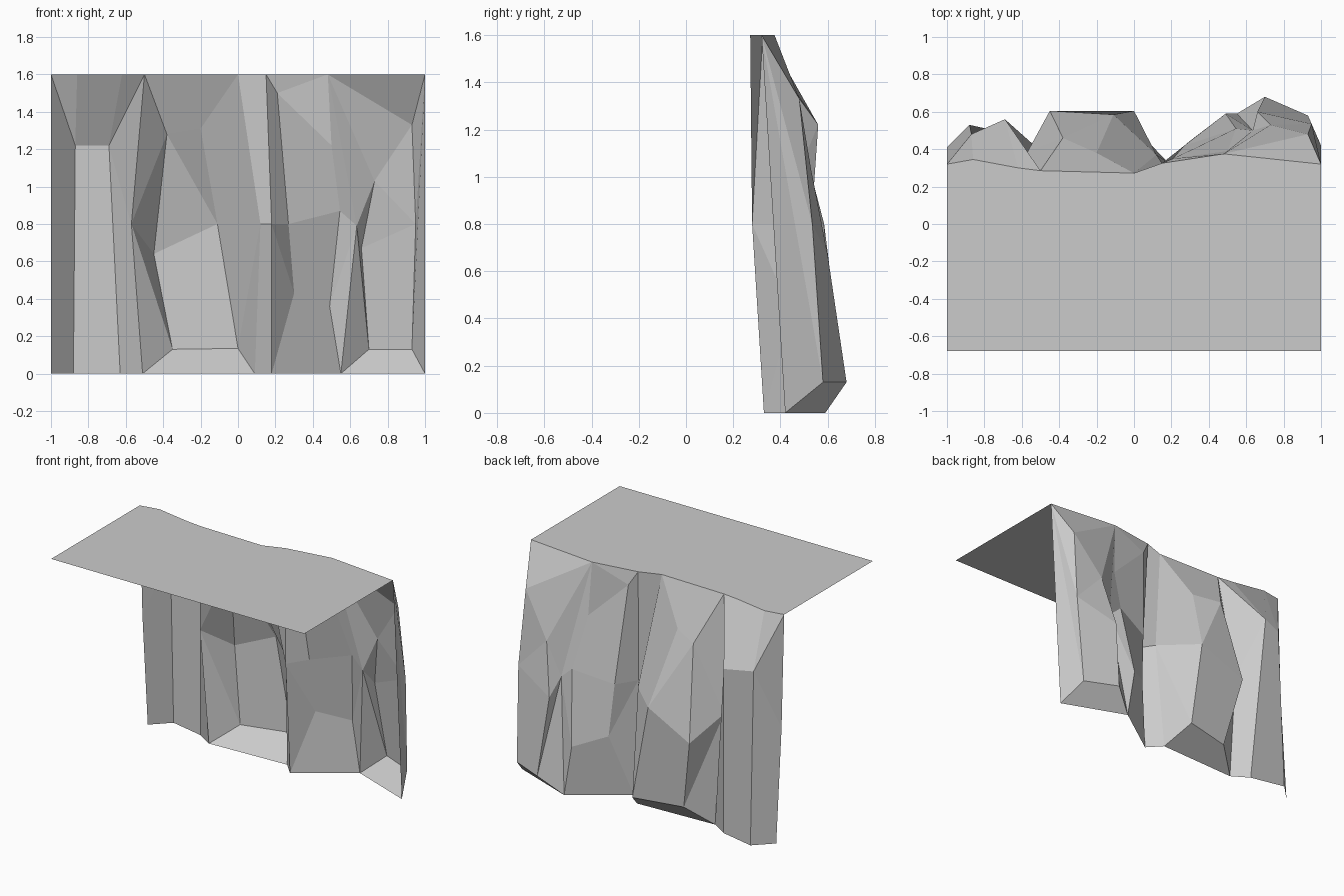
import bpy
import bmesh

if "Cube" in bpy.data.objects:
    bpy.data.objects.remove(bpy.data.objects["Cube"], do_unlink=True)

# One plain stone colour
stone = bpy.data.materials.new("stone_grey")
stone.use_nodes = True
stone.diffuse_color = (0.6, 0.6, 0.6, 1)
stone.node_tree.nodes["Principled BSDF"].inputs["Base Color"].default_value = stone.diffuse_color

HEIGHT = 1.6
PLATEAU_FRONT = -0.68
SAME_LEVEL = 0.11

# Points where several creases meet, on the rim and at the foot of the cliff
rim_gully, foot_gully = (-.5, .285, HEIGHT), (-.51, .4, 0)
rim_bulge, foot_bulge = (0, .272, HEIGHT), (.09, .425, 0)
rim_cleft, foot_cleft = (.15, .325, HEIGHT), (.18, .33, 0)
rim_spur, foot_spur = (.48, .375, HEIGHT), (.55, .59, 0)
rim_end, foot_end = (1, .32, HEIGHT), (1, .42, 0)

# Crease lines of the rock, each running from the rim down to the foot
right_edge = [(-1, .32, HEIGHT), (-1, .35, .8), (-1, .41, 0)]
pillar_outer = [(-.86, .345, HEIGHT), (-.87, .48, 1.22), (-.88, .53, 0)]
pillar_inner = [(-.62, .3, HEIGHT), (-.69, .56, 1.22), (-.63, .475, 0)]
gully = [rim_gully, (-.57, .385, .8), foot_gully]
bulge_outer = [rim_gully, (-.38, .46, 1.28), (-.45, .605, .64), (-.35, .525, .13), foot_gully]
bulge_inner = [rim_bulge, (-.2, .38, 1.31), (-.11, .585, .8), (0, .605, .135), foot_bulge]
bulge_side = [rim_bulge, (.12, .37, .8), foot_bulge]
cleft = [rim_cleft, (.18, .28, .8), foot_cleft]
slope = [rim_cleft, (.21, .35, 1.5), (.27, .42, .8), (.3, .445, .43), foot_cleft]
spur_outer = [rim_spur, (.5, .39, 1.22), (.545, .51, .87), (.49, .59, .36), foot_spur]
spur_groove = [rim_spur, (.635, .5, .79), foot_spur]
spur_inner = [rim_spur, (.73, .53, 1.03), (.66, .6, .67), (.7, .68, .13), foot_spur]
corner = [rim_end, (.93, .48, 1.33), (.95, .535, .8), (.93, .58, .13), foot_end]
left_edge = [rim_end, foot_end]

creases = [right_edge, pillar_outer, pillar_inner, gully, bulge_outer, bulge_inner,
           bulge_side, cleft, slope, spur_outer, spur_groove, spur_inner, corner, left_edge]


def add_face(bm, verts, points):
    """Add a face, dropping corners that coincide."""
    unique = list(dict.fromkeys(points))
    if len(unique) < 3:
        return
    bm.faces.new([verts.setdefault(p, None) or new_vert(bm, verts, p) for p in unique])


def new_vert(bm, verts, point):
    verts[point] = bm.verts.new(point)
    return verts[point]


def stitch(bm, verts, a, b):
    """Join two creases, stepping down whichever has the higher next point."""
    i = j = 0
    while i < len(a) - 1 or j < len(b) - 1:
        za = a[i + 1][2] if i < len(a) - 1 else -1
        zb = b[j + 1][2] if j < len(b) - 1 else -1
        together = abs(za - zb) < SAME_LEVEL
        ni = i + 1 if together or za > zb else i
        nj = j + 1 if together or zb > za else j
        add_face(bm, verts, [a[i], a[ni], b[nj], b[j]])
        i, j = ni, nj


def make_object(name, bm):
    mesh = bpy.data.meshes.new(name)
    bm.to_mesh(mesh)
    bm.free()
    mesh.materials.append(stone)
    obj = bpy.data.objects.new(name, mesh)
    bpy.context.scene.collection.objects.link(obj)
    return obj


# Cliff wall
bm = bmesh.new()
verts = {}
for a, b in zip(creases, creases[1:]):
    stitch(bm, verts, a, b)
for face in bm.faces:
    face.normal_update()
    if face.normal.y < 0:
        face.normal_flip()
make_object("cliff_wall", bm)

# Flat plateau, whose back edge follows the rim
bm = bmesh.new()
verts = {}
rim = [crease[0] for crease in creases]
add_face(bm, verts, [(-1, PLATEAU_FRONT, HEIGHT), (1, PLATEAU_FRONT, HEIGHT)] + rim[::-1])
make_object("plateau", bm)
